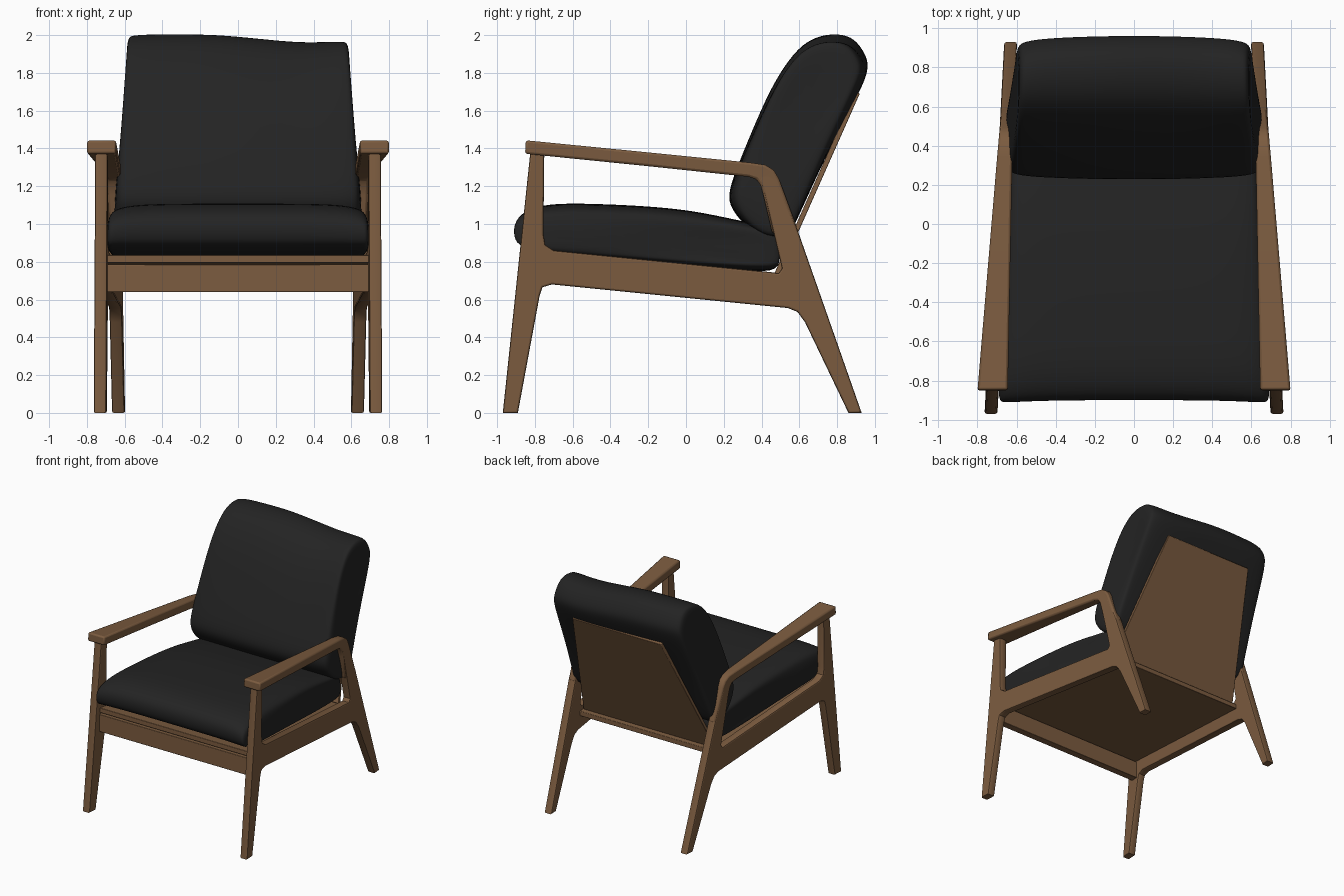
import bpy, bmesh, math
from mathutils import Vector

cube = bpy.data.objects.get("Cube")
if cube:
    bpy.data.objects.remove(cube, do_unlink=True)


def material(name, rgb):
    mat = bpy.data.materials.new(name)
    mat.use_nodes = True
    mat.diffuse_color = (*rgb, 1)
    mat.node_tree.nodes["Principled BSDF"].inputs["Base Color"].default_value = (*rgb, 1)
    return mat


WOOD = material("walnut wood", (0.2, 0.106, 0.05))
BLACK = material("black upholstery", (0.017, 0.017, 0.017))


def add_object(name, mesh, mat):
    mesh.materials.clear()
    mesh.materials.append(mat)
    obj = bpy.data.objects.new(name, mesh)
    bpy.context.collection.objects.link(obj)
    return obj


def finish_wood(obj, bevel=0.0, mirror=False):
    if mirror:
        obj.modifiers.new("Mirror", 'MIRROR')
    if bevel:
        mod = obj.modifiers.new("Bevel", 'BEVEL')
        mod.width, mod.segments = bevel, 2
        mod.limit_method = 'ANGLE'
    bpy.ops.object.select_all(action='DESELECT')
    obj.select_set(True)
    bpy.context.view_layer.objects.active = obj
    bpy.ops.object.shade_smooth_by_angle(angle=math.radians(35))


def loft(name, rings, mat):
    """Skin a list of equal rings and cap both ends."""
    bm = bmesh.new()
    loops = [[bm.verts.new(p) for p in ring] for ring in rings]
    n = len(loops[0])
    for a, b in zip(loops, loops[1:]):
        for i in range(n):
            j = (i + 1) % n
            bm.faces.new((a[i], a[j], b[j], b[i]))
    bm.faces.new(loops[0])
    bm.faces.new(loops[-1])
    bmesh.ops.recalc_face_normals(bm, faces=bm.faces)
    mesh = bpy.data.meshes.new(name)
    bm.to_mesh(mesh)
    bm.free()
    return add_object(name, mesh, mat)


# Side frames: legs and rail cut from one board with an open window
outer = [(-.97, 0), (-.89, 0), (-.775, .62), (-.76, .665), (-.71, .68),
         (.54, .555), (.59, .535), (.63, .48), (.86, 0), (.93, 0),
         (.59, .97), (.48, 1.24), (.44, 1.29), (.37, 1.305), (-.82, 1.42)]
window = [(-.75, 1.39), (-.755, .95), (-.745, .89), (-.70, .86),
          (.45, .745), (.49, .74), (.508, .765), (.50, .80),
          (.41, 1.18), (.385, 1.24), (.34, 1.265)]


def frame_x(y):
    return .73 - .053 * (y + .95)


curve = bpy.data.curves.new("frame_outline", 'CURVE')
curve.dimensions, curve.fill_mode = '2D', 'BOTH'
curve.extrude, curve.bevel_depth, curve.offset = .023, .01, -.01
curve.bevel_resolution = 1
for points in (outer, window):
    spline = curve.splines.new('POLY')
    spline.points.add(len(points) - 1)
    for sp, (y, z) in zip(spline.points, points):
        sp.co = (y, z, 0, 1)
    spline.use_cyclic_u = True
helper = bpy.data.objects.new("frame_outline", curve)
bpy.context.collection.objects.link(helper)
graph = bpy.context.evaluated_depsgraph_get()
mesh = bpy.data.meshes.new_from_object(helper.evaluated_get(graph))
bpy.data.objects.remove(helper, do_unlink=True)
for v in mesh.vertices:
    y, z, x = v.co
    v.co = (x + frame_x(y), y, z)
finish_wood(add_object("side_frames", mesh, WOOD), mirror=True)

# Armrests: wide at the front, bending down into the rear legs
arm_path = [((-.848, 1.443), (-.852, 1.372)), ((-.2, 1.379), (-.2, 1.306)),
            ((.34, 1.325), (.33, 1.25)), ((.42, 1.313), (.372, 1.237)),
            ((.465, 1.285), (.395, 1.205)), ((.492, 1.24), (.41, 1.15)),
            ((.59, .975), (.457, .95))]
rings = []
for (yt, zt), (yb, zb) in arm_path:
    inner, out = .645 - .019 * (yt + .85), .80 - .084 * (yt + .85)
    rings.append([(inner, yt, zt), (out, yt, zt), (out, yb, zb), (inner, yb, zb)])
finish_wood(loft("armrests", rings, WOOD), bevel=.012, mirror=True)


def slab(name, quad, offset, bevel=.004):
    quad = [Vector(p) for p in quad]
    finish_wood(loft(name, [quad, [p + Vector(offset) for p in quad]], WOOD), bevel)


# Front rail, seat board and tapered back panel
slab("front_rail", [(-.7, -.85, .64), (.7, -.85, .64), (.7, -.85, .785), (-.7, -.85, .785)],
     (0, .06, 0))
slab("seat_board", [(-.7, -.84, .835), (.7, -.84, .835), (.62, .52, .705), (-.62, .52, .705)],
     (0, 0, -.04))
slab("back_panel", [(-.61, .485, .71), (.61, .485, .71), (.41, .92, 1.69), (-.41, .92, 1.69)],
     (-0.0, -.025, .011))


def cushion(name, profile, pivot, stations, half_width, sag):
    """Soft pad: side profile repeated across, shrinking at the two ends."""
    py, pz = pivot
    both = [(-t, a, b) for t, a, b in reversed(stations)] + stations
    rings = []
    for t, sy, sz in both:
        ring = []
        for y, z in profile:
            x = t * half_width(y, z)
            ring.append((x, py + (y - py) * sy, pz + (z - pz) * sz + sag(x, y, z)))
        rings.append(ring)
    obj = loft(name, rings, BLACK)
    obj.data.polygons.foreach_set("use_smooth", [True] * len(obj.data.polygons))
    obj.modifiers.new("Subdivision", 'SUBSURF').levels = 2
    obj.modifiers["Subdivision"].render_levels = 2


# Seat cushion
seat_profile = [(-.86, .86), (-.91, .92), (-.915, 1.01), (-.87, 1.07), (-.74, 1.11),
                (-.5, 1.108), (-.2, 1.095), (.05, 1.07), (.28, 1.02), (.46, .985),
                (.495, .93), (.5, .78), (.47, .74), (.1, .765), (-.4, .82)]
cushion("seat_cushion", seat_profile, (-.2, .87),
        [(.3, .985, 1), (.7, .99, .99), (.88, 1, .94), (.97, 1, .85), (1, .99, .7), (1, .5, .4)],
        lambda y, z: .695 - .053 * (y + .9),
        lambda x, y, z: 0)

# Back cushion, slightly slumped on one side
back_profile = [(.225, 1.1), (.225, 1.19), (.33, 1.45), (.45, 1.73), (.57, 1.91),
                (.67, 1.985), (.78, 2.01), (.88, 1.995), (.935, 1.93), (.97, 1.86),
                (.95, 1.78), (.86, 1.6), (.71, 1.3), (.58, 1.0), (.54, .94),
                (.42, .92), (.3, 1.0)]


def slump(x, y, z):
    high = max(0, min(1, (z - 1.2) / .8))
    return -.05 * high * max(0, 1 - abs(x - .38) / .5)


cushion("back_cushion", back_profile, (.55, 1.4),
        [(.2, 1, 1), (.55, .985, 1), (.82, .96, 1), (.95, .92, .99), (1, .86, .97), (1, .5, .5)],
        lambda y, z: .655 - .06 * (z - .95),
        slump)
